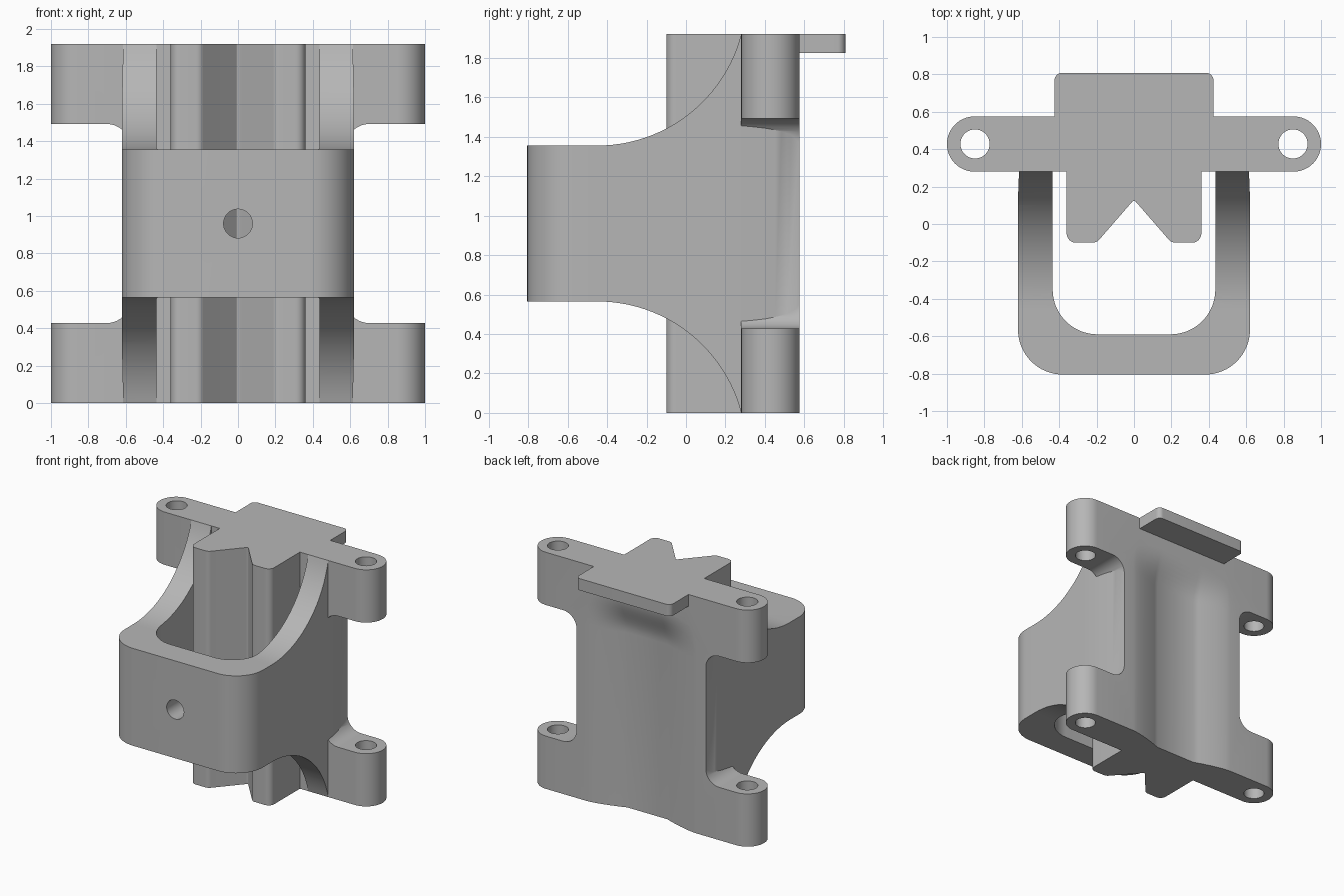
import bpy, bmesh, math
from mathutils import Vector

H = 1.92          # overall height
MID = H / 2

if "Cube" in bpy.data.objects:
    bpy.data.objects.remove(bpy.data.objects["Cube"], do_unlink=True)

grey = bpy.data.materials.new("plain grey")
grey.use_nodes = True
grey.diffuse_color = (0.47, 0.47, 0.47, 1)
grey.node_tree.nodes["Principled BSDF"].inputs["Base Color"].default_value = (0.47, 0.47, 0.47, 1)


def rounded(corners, steps=10):
    """Turn (x, y, radius) corners into an outline with filleted corners."""
    out = []
    for i, (x, y, r) in enumerate(corners):
        p = Vector((x, y))
        if r == 0:
            out.append(p)
            continue
        a = (Vector(corners[i - 1][:2]) - p).normalized()
        b = (Vector(corners[(i + 1) % len(corners)][:2]) - p).normalized()
        half = a.angle(b) / 2
        start, end = p + a * r / math.tan(half), p + b * r / math.tan(half)
        centre = p + (a + b).normalized() * r / math.sin(half)
        u, v = start - centre, end - centre
        sweep = u.angle(v)
        for k in range(steps + 1):
            t = k / steps
            out.append(centre + (u * math.sin((1 - t) * sweep) + v * math.sin(t * sweep)) / math.sin(sweep))
    return out


def loft(name, rings):
    """Closed solid through matching rings of 3D points."""
    bm = bmesh.new()
    loops = [[bm.verts.new(p) for p in ring] for ring in rings]
    n = len(loops[0])
    for lo, hi in zip(loops, loops[1:]):
        for i in range(n):
            bm.faces.new((lo[i], lo[(i + 1) % n], hi[(i + 1) % n], hi[i]))
    bm.faces.new(loops[0])
    bm.faces.new(loops[-1])
    bmesh.ops.recalc_face_normals(bm, faces=bm.faces)
    mesh = bpy.data.meshes.new(name)
    bm.to_mesh(mesh)
    bm.free()
    mesh.materials.append(grey)
    obj = bpy.data.objects.new(name, mesh)
    bpy.context.collection.objects.link(obj)
    return obj


def prism(name, outline, lo, hi, axis="z"):
    """Extrude a flat outline along one axis."""
    place = {"z": lambda p, h: (p[0], p[1], h),
             "y": lambda p, h: (p[0], h, p[1]),
             "x": lambda p, h: (h, p[0], p[1])}[axis]
    return loft(name, [[place(p, h) for p in outline] for h in (lo, hi)])


def circle(x, y, r, n=40):
    return [(x + r * math.cos(i * math.tau / n), y + r * math.sin(i * math.tau / n)) for i in range(n)]


def combine(target, tool, operation):
    tool.hide_render = True
    mod = target.modifiers.new(operation, "BOOLEAN")
    mod.operation, mod.solver, mod.object = operation, "EXACT", tool
    bpy.context.view_layer.objects.active = target
    bpy.ops.object.modifier_apply(modifier=mod.name)
    bpy.data.objects.remove(tool, do_unlink=True)


def box(x0, x1, y0, y1):
    return [(x0, y0), (x1, y0), (x1, y1), (x0, y1)]


# U-shaped loop whose outer sides draw in slightly towards the back
side = [(0.62 - 0.04 * t ** 2, 0.1 + 0.47 * t, 0) for t in (i / 8 for i in range(9))]
loop = prism("clamp_loop", rounded([(-0.62, -0.805, 0.24), (0.62, -0.805, 0.24)] + side
                                   + [(-x, y, 0) for x, y, r in reversed(side)], 16), 0, H)
combine(loop, prism("loop_opening", rounded([(-0.435, -0.59, 0.24), (0.435, -0.59, 0.24),
                                             (0.435, 0.28, 0), (-0.435, 0.28, 0)], 16), -1, 3), "DIFFERENCE")

# Swept cuts above and below the loop
R = 0.754
end = math.asin(0.73 / R)
arc = [(-0.45 + R * math.sin(end * i / 24), 1.355 + R - R * math.cos(end * i / 24)) for i in range(25)]
sweep = [(-1, 1.355)] + arc + [(0.28, 2.2), (-1, 2.2)]
combine(loop, prism("upper_sweep", sweep, -1, 1, "x"), "DIFFERENCE")
combine(loop, prism("lower_sweep", [(y, H - z) for y, z in sweep], -1, 1, "x"), "DIFFERENCE")

# Back plate with rounded mounting ears at the four corners
bracket = prism("bracket", rounded([(-1, 0.28, 0.147), (1, 0.28, 0.147),
                                    (1, 0.575, 0.147), (-1, 0.575, 0.147)], 16), 0, H)
for s in (-1, 1):
    gap = rounded([(s * 0.58, 0.428, 0.12), (s * 1.2, 0.428, 0),
                   (s * 1.2, H - 0.428, 0), (s * 0.58, H - 0.428, 0.12)])
    combine(bracket, prism("ear_gap", gap, 0, 1, "y"), "DIFFERENCE")

# Notched column at the front of the plate
half = [(0.2, -0.1, 0.05), (0.36, -0.1, 0.05), (0.36, 0.4, 0)]
column = prism("column", rounded([(0, 0.13, 0.012)] + half
                                 + [(-x, y, r) for x, y, r in reversed(half)]), 0, H)

# Ledge behind the top edge
ledge = prism("ledge", rounded([(-0.425, 0.4, 0), (0.425, 0.4, 0),
                                (0.425, 0.808, 0.04), (-0.425, 0.808, 0.04)]), 1.825, H)
for part in (loop, column, ledge):
    combine(bracket, part, "UNION")

# Shallow channel down the back, fading out below the ledge
xs = [-0.5 + i * 0.04 for i in range(8)] + [-0.18, 0.18] + [0.22 + i * 0.04 for i in range(8)]
rings = []
for z in [-0.1, 1.42] + [1.42 + 0.035 * i for i in range(1, 10)]:
    fade = 1 if z < 1.43 else (math.cos((z - 1.42) / 0.32 * math.pi) + 1) / 2
    ring = []
    for x in xs:
        t = max(0, abs(x) - 0.18) / 0.32
        ring.append((x, 0.576 - 0.08 * fade * (1 - t) ** 1.5, z))
    rings.append(ring + [(0.5, 0.7, z), (-0.5, 0.7, z)])
combine(bracket, loft("back_channel", rings), "DIFFERENCE")

# Bolt holes through the ears and a screw hole in the loop
for s in (-1, 1):
    combine(bracket, prism("ear_hole", circle(s * 0.85, 0.428, 0.078), -1, 3), "DIFFERENCE")
combine(bracket, prism("screw_hole", circle(0, MID, 0.077), -1, -0.4, "y"), "DIFFERENCE")

# Smooth the curved walls, keep the edges crisp
bpy.ops.object.select_all(action="DESELECT")
bracket.select_set(True)
bpy.context.view_layer.objects.active = bracket
bpy.ops.object.shade_smooth_by_angle(angle=math.radians(25))
